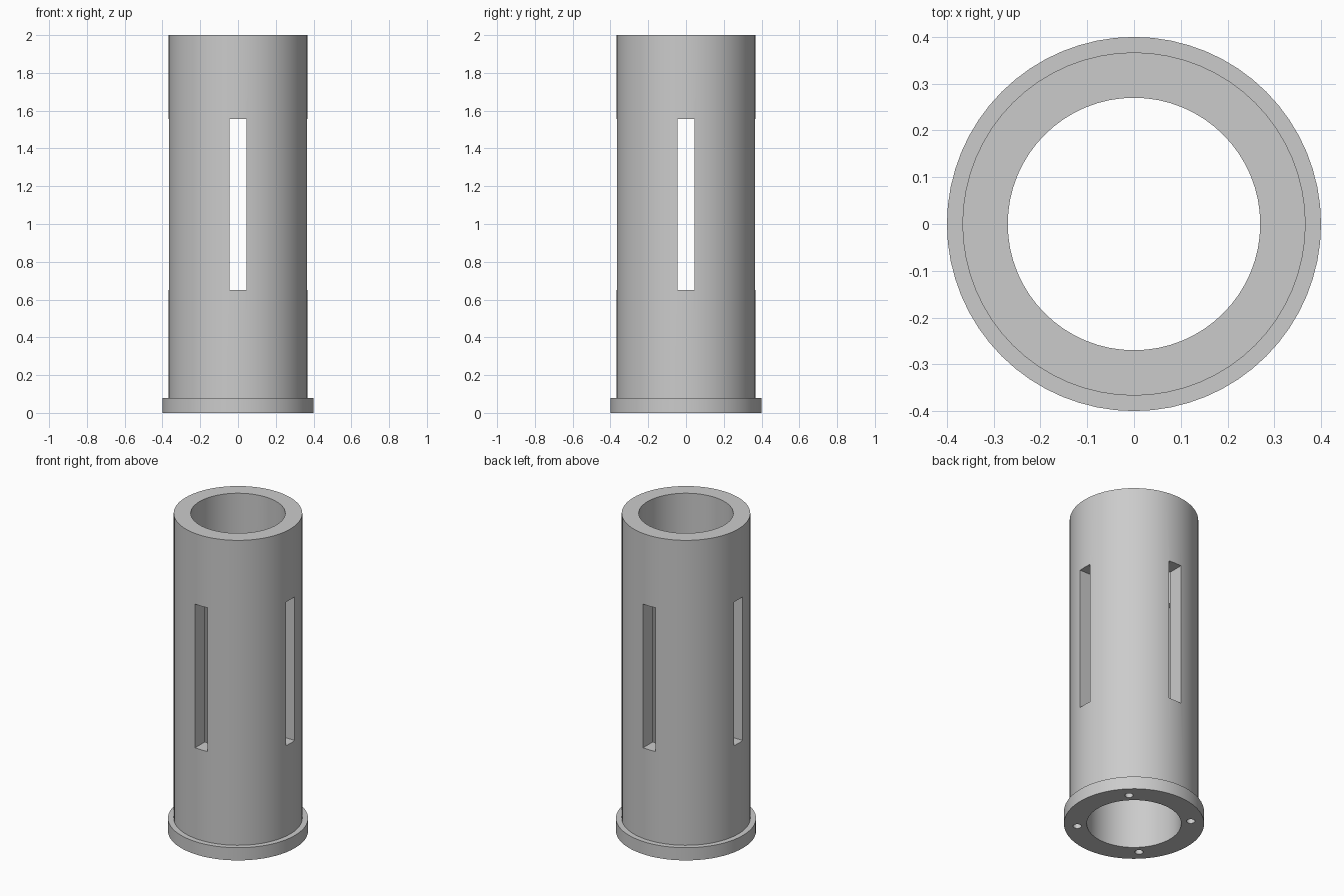
import bpy
import bmesh
from math import pi, radians
from mathutils import Matrix, Vector

SEGMENTS = 64
TUBE_R, FLANGE_R, BORE_R = 0.367, 0.4, 0.27
HEIGHT, FLANGE_H = 2.0, 0.08
SLOT_W, SLOT_LOW, SLOT_HIGH = 0.088, 0.65, 1.555
HOLE_RING, HOLE_R, HOLE_DEPTH = 0.325, 0.024, 0.2

cube = bpy.data.objects.get("Cube")
if cube:
    bpy.data.objects.remove(cube, do_unlink=True)

grey = bpy.data.materials.new("plain grey")
grey.use_nodes = True
colour = (0.6, 0.6, 0.6, 1.0)
grey.diffuse_color = colour
grey.node_tree.nodes["Principled BSDF"].inputs["Base Color"].default_value = colour


def make_object(name, bm):
    bmesh.ops.recalc_face_normals(bm, faces=bm.faces)
    mesh = bpy.data.meshes.new(name)
    bm.to_mesh(mesh)
    bm.free()
    mesh.materials.append(grey)
    obj = bpy.data.objects.new(name, mesh)
    bpy.context.collection.objects.link(obj)
    return obj


def lathe(name, profile):
    """Revolve a closed (radius, height) outline around z."""
    bm = bmesh.new()
    verts = [bm.verts.new((r, 0, z)) for r, z in profile]
    edges = [bm.edges.new((v, verts[i - 1])) for i, v in enumerate(verts)]
    bmesh.ops.spin(bm, geom=verts + edges, cent=(0, 0, 0), axis=(0, 0, 1),
                   angle=2 * pi, steps=SEGMENTS, use_merge=True)
    bmesh.ops.remove_doubles(bm, verts=bm.verts, dist=0.0001)
    return make_object(name, bm)


# Tube with flanged foot and open bore
sleeve = lathe("flanged_sleeve", [
    (BORE_R, 0), (FLANGE_R, 0), (FLANGE_R, FLANGE_H),
    (TUBE_R, FLANGE_H), (TUBE_R, HEIGHT), (BORE_R, HEIGHT)])

# Cutters: four window slots and four blind screw holes
bm = bmesh.new()
for i in range(4):
    turn = Matrix.Rotation(i * pi / 2, 4, "Z")
    place = Matrix.Translation((0.35, 0, (SLOT_LOW + SLOT_HIGH) / 2))
    size = Matrix.Diagonal((0.3, SLOT_W, SLOT_HIGH - SLOT_LOW, 1))
    bmesh.ops.create_cube(bm, size=1, matrix=turn @ place @ size)

    diagonal = Matrix.Rotation(pi / 4 + i * pi / 2, 4, "Z")
    place = Matrix.Translation(Vector((HOLE_RING, 0, 0)))
    bmesh.ops.create_cone(bm, cap_ends=True, segments=24, radius1=HOLE_R,
                          radius2=HOLE_R, depth=HOLE_DEPTH * 2,
                          matrix=diagonal @ place)
cutter = make_object("slot_and_hole_cutter", bm)
cutter.hide_render = True

cut = sleeve.modifiers.new("cut slots and holes", "BOOLEAN")
cut.operation = "DIFFERENCE"
cut.solver = "EXACT"
cut.object = cutter

# Apply the cut, then discard the cutter
for obj in bpy.context.selected_objects:
    obj.select_set(False)
sleeve.select_set(True)
bpy.context.view_layer.objects.active = sleeve
bpy.ops.object.modifier_apply(modifier=cut.name)
bpy.data.objects.remove(cutter, do_unlink=True)
bpy.ops.object.shade_smooth_by_angle(angle=radians(30))
